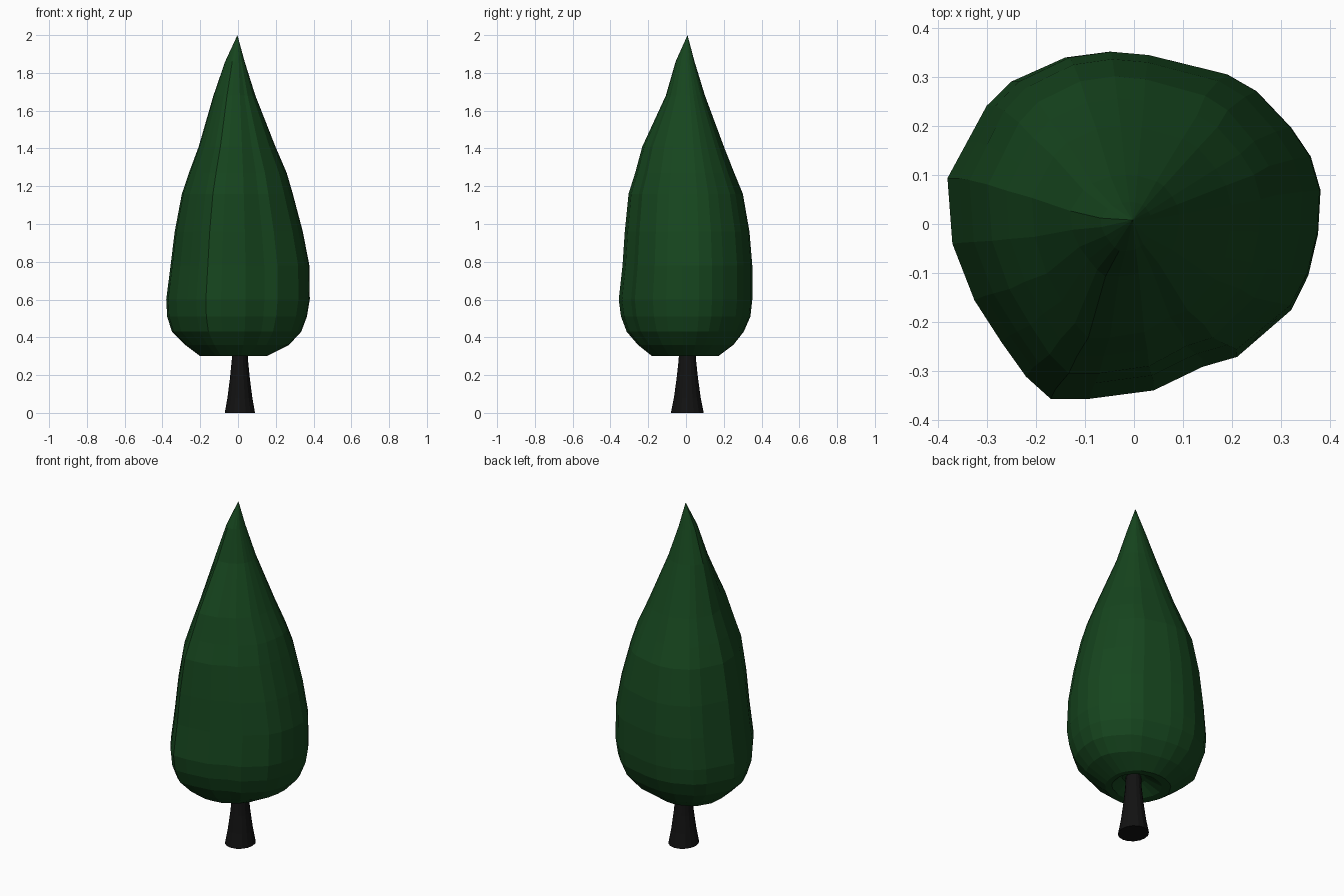
import bpy, bmesh

if "Cube" in bpy.data.objects:
    bpy.data.objects.remove(bpy.data.objects["Cube"])


def paint(obj, name, color):
    mat = bpy.data.materials.new(name)
    mat.diffuse_color = (*color, 1)
    mat.use_nodes = True
    mat.node_tree.nodes["Principled BSDF"].inputs["Base Color"].default_value = mat.diffuse_color
    obj.data.materials.append(mat)


def loft(name, rings, cap_end=True, tip=None):
    """Skin a list of equal-length point rings, closing both ends."""
    bm = bmesh.new()
    loops = [[bm.verts.new(p) for p in ring] for ring in rings]
    n = len(loops[0])
    for a, b in zip(loops, loops[1:]):
        for i in range(n):
            j = (i + 1) % n
            bm.faces.new((a[i], a[j], b[j], b[i]))
    bm.faces.new(loops[0][::-1])
    if tip:
        t = bm.verts.new(tip)
        for i in range(n):
            bm.faces.new((loops[-1][i], loops[-1][(i + 1) % n], t))
    elif cap_end:
        bm.faces.new(loops[-1])
    bmesh.ops.recalc_face_normals(bm, faces=bm.faces)
    mesh = bpy.data.meshes.new(name)
    bm.to_mesh(mesh)
    bm.free()
    obj = bpy.data.objects.new(name, mesh)
    bpy.context.collection.objects.link(obj)
    return obj


# Uneven plan outline of the foliage, counter-clockwise
outline = [(.38, .07), (.36, .14), (.32, .20), (.25, .275), (.19, .31),
           (.03, .35), (-.05, .357), (-.14, .345), (-.25, .295), (-.30, .245),
           (-.34, .17), (-.38, .095), (-.37, -.04), (-.325, -.155),
           (-.27, -.24), (-.22, -.31), (-.17, -.355), (-.09, -.355),
           (.04, -.338), (.14, -.29), (.21, -.27), (.32, -.175),
           (.355, -.105), (.375, -.02)]

# Foliage levels: z, left, right, front, back reach
levels = [(.345, .06, .07, .06, .06),
          (.30, .15, .12, .13, .13),
          (.30, .20, .15, .18, .17),
          (.36, .28, .27, .255, .25),
          (.43, .35, .335, .315, .305),
          (.51, .375, .365, .345, .34),
          (.60, .38, .38, .357, .35),
          (.78, .357, .378, .337, .35),
          (.96, .335, .343, .325, .335),
          (1.16, .297, .29, .305, .30),
          (1.27, .26, .258, .27, .255),
          (1.41, .208, .198, .232, .20),
          (1.68, .13, .092, .107, .10),
          (1.86, .068, .035, .055, .045)]


def foliage_ring(z, left, right, front, back):
    return [(x / .38 * (right if x > 0 else left),
             y / .356 * (back if y > 0 else front), z) for x, y in outline]


foliage = loft("foliage", [foliage_ring(*lv) for lv in levels], tip=(-.003, .008, 2))
paint(foliage, "dark_green", (.008, .06, .013))

# Flared trunk
from math import cos, sin, pi
trunk_profile = [(0, .08, .087), (.08, .066, .071), (.18, .053, .057),
                 (.28, .043, .046), (.37, .039, .042)]
trunk = loft("trunk", [[(.01 + rx * cos(2 * pi * i / 16),
                         .007 + ry * sin(2 * pi * i / 16), z) for i in range(16)]
                       for z, rx, ry in trunk_profile])
paint(trunk, "dark_bark", (.006, .006, .006))
